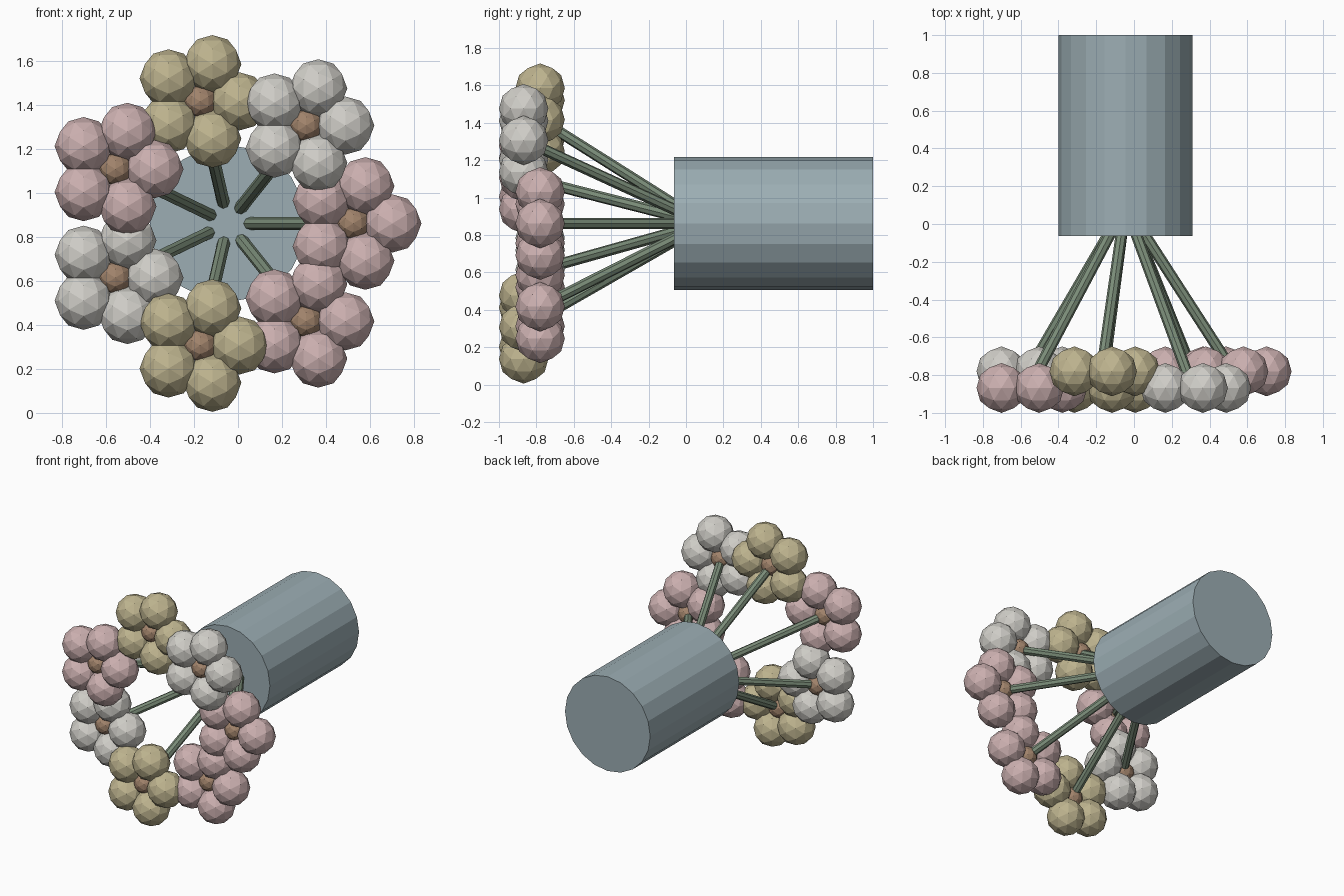
import bpy
import bmesh
from math import cos, sin, tau, atan, sqrt
from mathutils import Matrix, Vector

cube = bpy.data.objects.get("Cube")
if cube:
    bpy.data.objects.remove(cube, do_unlink=True)


def make_material(name, rgb):
    linear = [(c / 255 / 12.92) if c < 11 else ((c / 255 + 0.055) / 1.055) ** 2.4 for c in rgb]
    mat = bpy.data.materials.new(name)
    mat.use_nodes = True
    mat.diffuse_color = (*linear, 1)
    mat.node_tree.nodes["Principled BSDF"].inputs["Base Color"].default_value = (*linear, 1)
    return mat


vase_blue = make_material("vase_blue", (156, 174, 180))
stem_green = make_material("stem_green", (122, 140, 120))
centre_brown = make_material("centre_brown", (162, 132, 108))
petal_colours = [
    make_material("petal_pink", (204, 176, 176)),
    make_material("petal_white", (208, 206, 200)),
    make_material("petal_gold", (190, 180, 143)),
]


def finish(bm, name, mat):
    mesh = bpy.data.meshes.new(name)
    bm.to_mesh(mesh)
    bm.free()
    mesh.materials.append(mat)
    obj = bpy.data.objects.new(name, mesh)
    bpy.context.collection.objects.link(obj)
    return obj


# Turns the faceted ball so that its two-fold axes follow x, y and z
GOLDEN = (1 + sqrt(5)) / 2
BALL_TURN = Matrix.Rotation(-atan(1 / GOLDEN), 4, "Y")


def add_ball(bm, centre, radius):
    bmesh.ops.create_icosphere(bm, subdivisions=2, radius=radius,
                               matrix=Matrix.Translation(centre) @ BALL_TURN)


def add_rod(bm, start, end, radius, sides):
    axis = end - start
    turn = axis.to_track_quat("Z", "Y").to_matrix().to_4x4()
    bmesh.ops.create_cone(bm, cap_ends=True, segments=sides, radius1=radius,
                          radius2=radius, depth=axis.length,
                          matrix=Matrix.Translation((start + end) / 2) @ turn)


def around(centre, radius, angle, y):
    return Vector((centre.x + radius * cos(angle), y, centre.z + radius * sin(angle)))


AXIS = Vector((-0.045, 0, 0.861))
FLOWERS, PETALS = 7, 5

# Solid vase lying along y
bm = bmesh.new()
add_rod(bm, AXIS + Vector((0, -0.063, 0)), AXIS + Vector((0, 1, 0)), 0.356, 20)
finish(bm, "vase", vase_blue)

# Ring of flowers, alternately nearer and farther, each on a splayed stem
for i in range(FLOWERS):
    depth = -0.868 if i % 2 else -0.78
    heart = around(AXIS, 0.569, tau * i / FLOWERS, depth)

    bm = bmesh.new()
    add_rod(bm, AXIS + Vector((0, 0.1, 0)), heart, 0.03, 8)
    finish(bm, f"stem_{i + 1}", stem_green)

    bm = bmesh.new()
    add_ball(bm, heart, 0.075)
    finish(bm, f"flower_centre_{i + 1}", centre_brown)

    bm = bmesh.new()
    for k in range(PETALS):
        add_ball(bm, around(heart, 0.178, tau * k / PETALS, depth), 0.132)
    finish(bm, f"petals_{i + 1}", petal_colours[i % 3])
